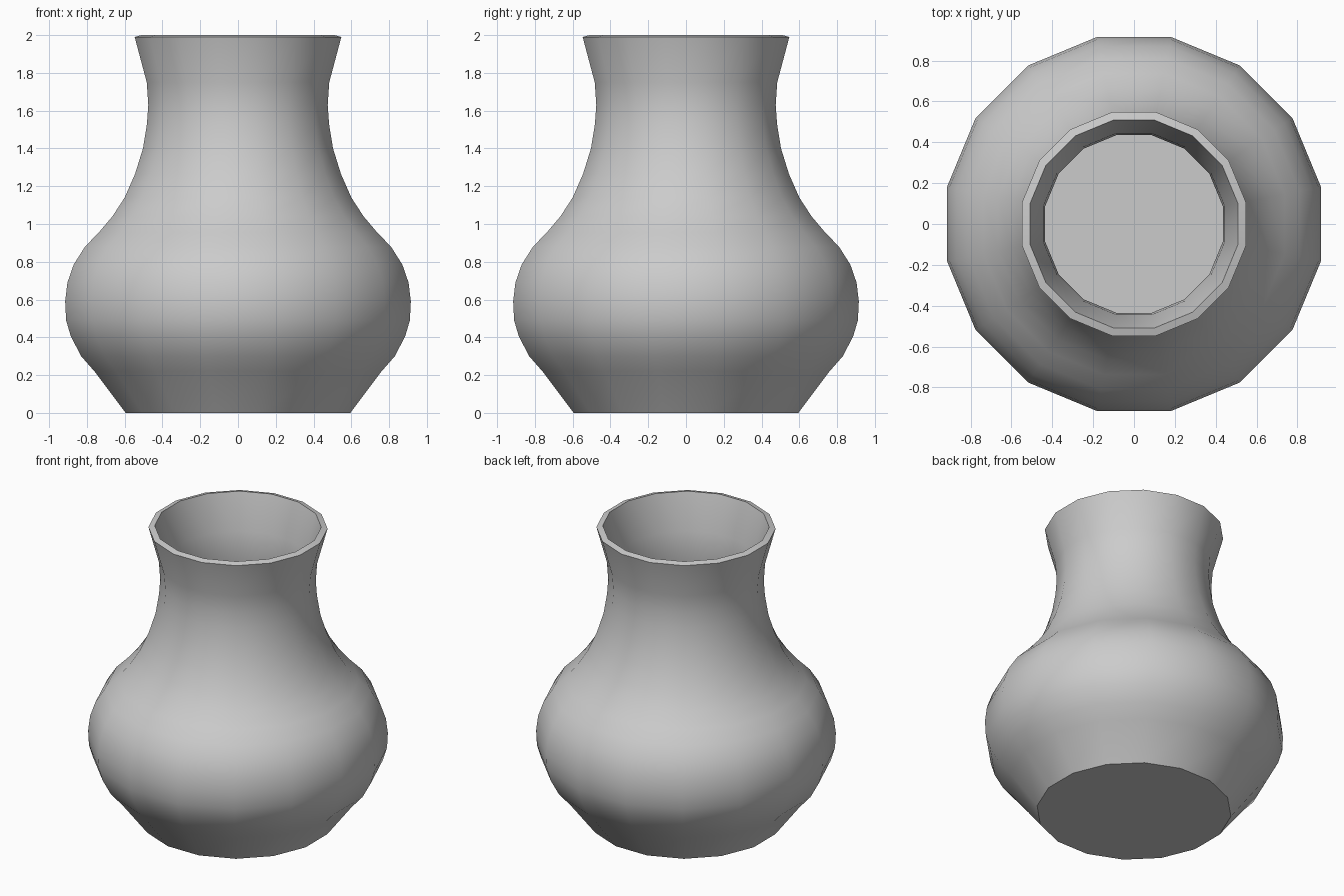
import bpy, bmesh, math

if "Cube" in bpy.data.objects:
    bpy.data.objects.remove(bpy.data.objects["Cube"])

SIDES = 16
FLAT = math.cos(math.pi / SIDES)  # profile is measured across the flats

# Outer profile: half width, height
profile = [(0.595, 0), (0.76, 0.22), (0.83, 0.30), (0.885, 0.405), (0.91, 0.49),
           (0.915, 0.59), (0.903, 0.69), (0.87, 0.785), (0.81, 0.88), (0.737, 0.955),
           (0.665, 1.04), (0.60, 1.14), (0.545, 1.265), (0.503, 1.40), (0.482, 1.53),
           (0.475, 1.63), (0.483, 1.75), (0.547, 1.99)]

bm = bmesh.new()
rings = []
for w, z in profile:
    r = w / FLAT
    rings.append([bm.verts.new((r * math.cos((i + 0.5) * math.tau / SIDES),
                                r * math.sin((i + 0.5) * math.tau / SIDES), z))
                  for i in range(SIDES)])

# Wall bands and base
for low, high in zip(rings, rings[1:]):
    for i in range(SIDES):
        j = (i + 1) % SIDES
        bm.faces.new((low[i], low[j], high[j], high[i]))
bm.faces.new(rings[0][::-1])

mesh = bpy.data.meshes.new("vase")
bm.to_mesh(mesh)
bm.free()
vase = bpy.data.objects.new("vase", mesh)
bpy.context.collection.objects.link(vase)
bpy.context.view_layer.objects.active = vase
vase.select_set(True)

# Wall thickness, grown inward
solid = vase.modifiers.new("thickness", 'SOLIDIFY')
solid.thickness = 0.04
solid.offset = -1
solid.use_even_offset = True
bpy.ops.object.modifier_apply(modifier=solid.name)

bpy.ops.object.shade_smooth_by_angle(angle=math.radians(30))
